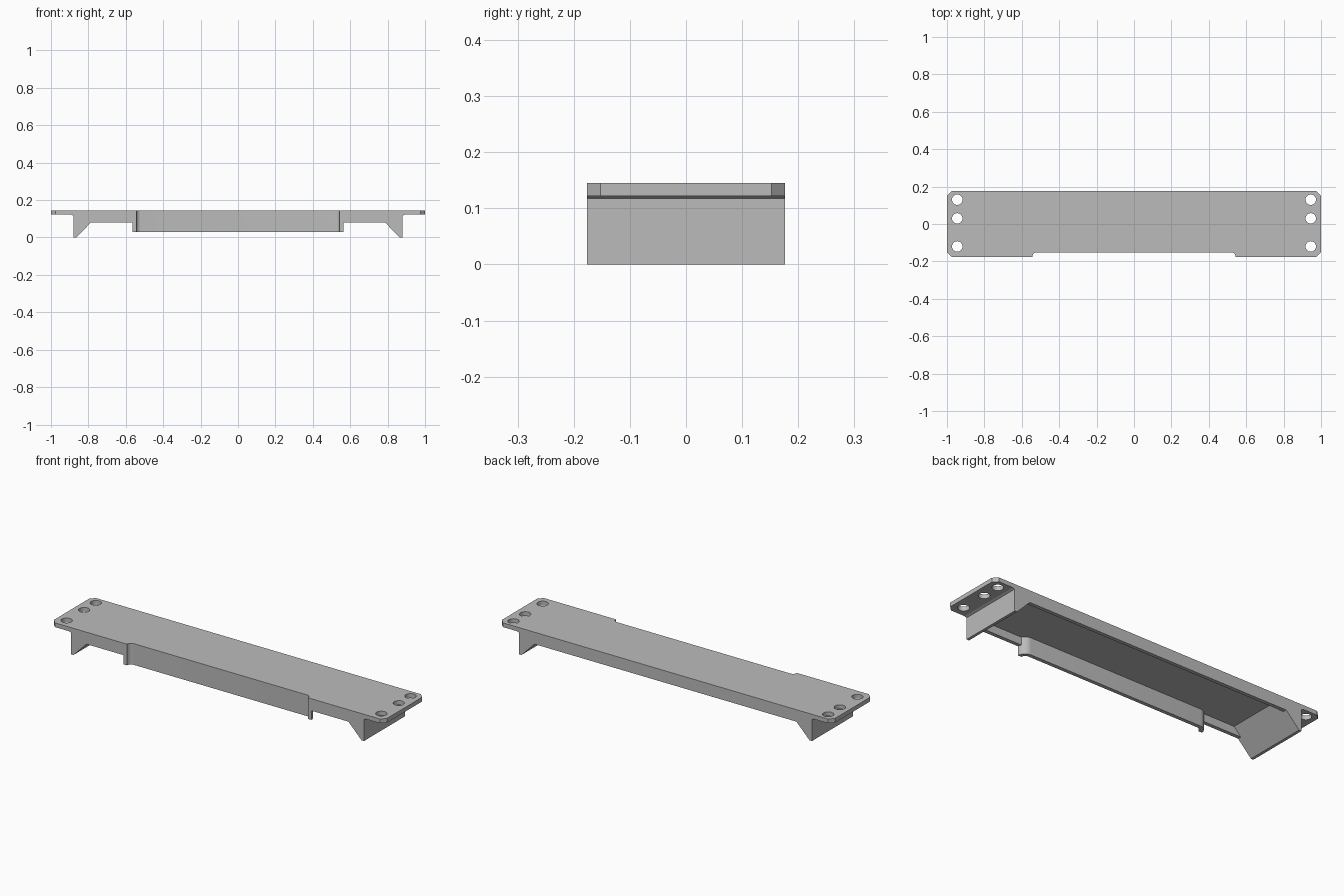
import bpy, bmesh, math
from mathutils import Vector

if "Cube" in bpy.data.objects:
    bpy.data.objects.remove(bpy.data.objects["Cube"], do_unlink=True)

GREY = (0.5, 0.5, 0.5, 1)
mat = bpy.data.materials.new("plain_grey")
mat.use_nodes = True
mat.diffuse_color = GREY
mat.node_tree.nodes["Principled BSDF"].inputs["Base Color"].default_value = GREY

TOP, DECK, RIM, LIP = 0.145, 0.122, 0.08, 0.03   # heights
HALF_Y, WALL, END = 0.176, 0.02, 0.88
CX, R = 0.52, 0.024                              # recess corner centre and radius


def prism(name, points, depth):
    """Extrude a closed loop of 3D points along the depth vector."""
    bm = bmesh.new()
    face = bm.faces.new([bm.verts.new(p) for p in points])
    grown = bmesh.ops.extrude_face_region(bm, geom=[face])["geom"]
    moved = [g for g in grown if isinstance(g, bmesh.types.BMVert)]
    bmesh.ops.translate(bm, verts=moved, vec=Vector(depth))
    bmesh.ops.recalc_face_normals(bm, faces=bm.faces)
    mesh = bpy.data.meshes.new(name)
    bm.to_mesh(mesh)
    bm.free()
    mesh.materials.append(mat)
    obj = bpy.data.objects.new(name, mesh)
    bpy.context.collection.objects.link(obj)
    return obj


def slab(name, outline, low, high):
    return prism(name, [(x, y, low) for x, y in outline], (0, 0, high - low))


def box(name, x0, x1, y0, y1, low, high):
    return slab(name, [(x0, y0), (x1, y0), (x1, y1), (x0, y1)], low, high)


def recess_curve(radius, steps=8):
    """Front recess edge from left end to right end, rounded at both ends."""
    half = [(CX + radius * math.cos(a), -HALF_Y + radius * math.sin(a))
            for a in (math.pi / 2 * i / steps for i in range(steps + 1))]
    return half + [(-x, y) for x, y in reversed(half)]


def smooth(obj):
    bpy.ops.object.select_all(action="DESELECT")
    obj.select_set(True)
    bpy.context.view_layer.objects.active = obj
    bpy.ops.object.shade_smooth_by_angle(angle=math.radians(30))


# Top plate with clipped corners and a shallow recess along the front
C = 0.024
right_side = [(1 - C, -HALF_Y), (1, -HALF_Y + C), (1, HALF_Y - C), (1 - C, HALF_Y)]
left_side = [(-x, y) for x, y in reversed(right_side)]
plate = slab("top_plate", right_side + left_side + recess_curve(R)[::-1], DECK, TOP)

# Screw holes, three at each end
holes = bmesh.new()
for x in (-0.945, 0.945):
    for y in (-0.12, 0.03, 0.13):
        ring = bmesh.ops.create_cone(holes, cap_ends=True, segments=32, radius1=0.028,
                                     radius2=0.028, depth=0.1)
        bmesh.ops.translate(holes, verts=ring["verts"], vec=(x, y, TOP))
hole_mesh = bpy.data.meshes.new("hole_cutter")
holes.to_mesh(hole_mesh)
holes.free()
cutter = bpy.data.objects.new("hole_cutter", hole_mesh)
bpy.context.collection.objects.link(cutter)
cut = plate.modifiers.new("holes", "BOOLEAN")
cut.object, cut.solver = cutter, "EXACT"
bpy.context.view_layer.objects.active = plate
bpy.ops.object.modifier_apply(modifier=cut.name)
bpy.data.objects.remove(cutter, do_unlink=True)
smooth(plate)

# Wedge-shaped feet and front wall pieces at both ends
for side, s in (("left", 1), ("right", -1)):
    profile = [(END, 0), (END, 0.117), (END + 0.012, DECK), (0.745, DECK), (0.865, 0)]
    prism(side + "_end_wedge", [(s * x, -HALF_Y, z) for x, z in profile], (0, 2 * HALF_Y, 0))
    box(side + "_front_wall", *sorted((s * 0.55, s * 0.8)),
        -HALF_Y, -HALF_Y + WALL, RIM, DECK)

# Back wall between the feet
box("back_wall", -0.8, 0.8, HALF_Y - WALL, HALF_Y, RIM, DECK)

# Deep front lip that follows the recess
lip = slab("front_lip", recess_curve(R + WALL) + recess_curve(R)[::-1], LIP, DECK)
smooth(lip)
